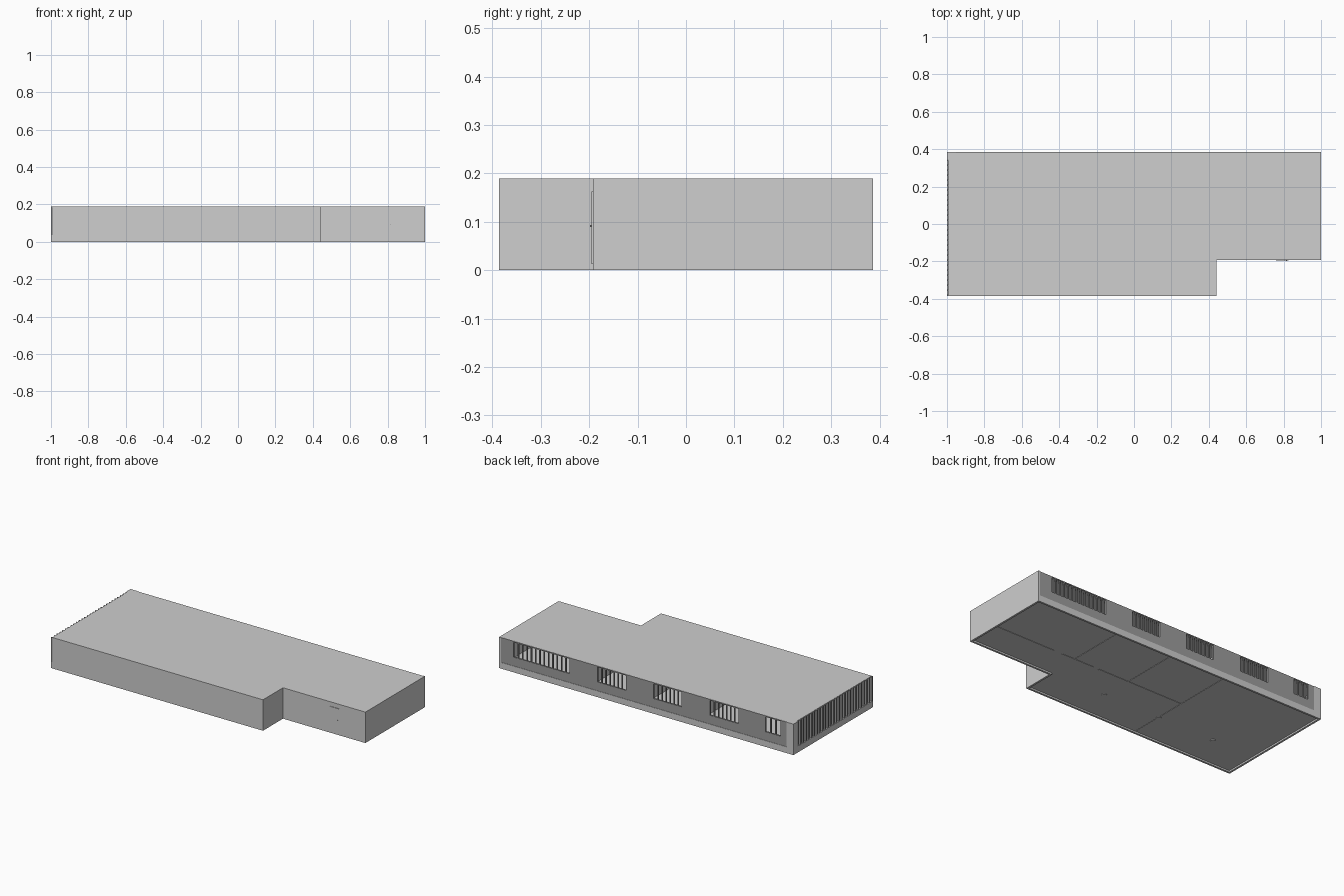
import bpy, bmesh

if "Cube" in bpy.data.objects:
    bpy.data.objects.remove(bpy.data.objects["Cube"])

H, Y, NX, NY = 0.19, 0.386, 0.44, -0.192   # height, half depth, notch corner
BASE, SILL, HEAD, T = 0.038, 0.092, 0.183, 0.012


def mat(name, v):
    m = bpy.data.materials.new(name)
    m.diffuse_color = (v, v, v, 1)
    m.use_nodes = True
    m.node_tree.nodes["Principled BSDF"].inputs["Base Color"].default_value = m.diffuse_color
    return m


LIGHT = mat("light grey", 0.62)
MID = mat("mid grey", 0.34)


def make(name, bm, m):
    bmesh.ops.recalc_face_normals(bm, faces=bm.faces)
    me = bpy.data.meshes.new(name)
    bm.to_mesh(me)
    bm.free()
    me.materials.append(m)
    ob = bpy.data.objects.new(name, me)
    bpy.context.collection.objects.link(ob)
    return ob


def boxes(name, items, m):
    """One object from a list of (x0, x1, y0, y1, z0, z1) boxes."""
    bm = bmesh.new()
    for x0, x1, y0, y1, z0, z1 in items:
        for v in bmesh.ops.create_cube(bm, size=1)["verts"]:
            v.co = (x1 if v.co.x > 0 else x0,
                    y1 if v.co.y > 0 else y0,
                    z1 if v.co.z > 0 else z0)
    return make(name, bm, m)


def slab(name, x0, x1, y0, y1, nx, ny, z0, z1, m):
    """L-shaped plate with the front right corner cut out."""
    bm = bmesh.new()
    pts = [(x0, y0), (nx, y0), (nx, ny), (x1, ny), (x1, y1), (x0, y1)]
    f = bm.faces.new([bm.verts.new((x, y, z0)) for x, y in pts])
    r = bmesh.ops.extrude_face_region(bm, geom=[f])
    for v in r["geom"]:
        if isinstance(v, bmesh.types.BMVert):
            v.co.z = z1
    return make(name, bm, m)


# Roof and slightly raised floor
slab("roof", -0.992, 1, -Y, Y - 0.004, NX, NY, HEAD, H, LIGHT)
slab("floor", -0.99, 0.99, -Y + T / 2, Y - T / 2, NX - T / 2, NY + T / 2, 0.01, 0.018, LIGHT)

# Plain outer walls
boxes("front_wall", [(-0.99, NX, -Y, -Y + T, 0, HEAD)], LIGHT)
boxes("notch_side_wall", [(NX - T, NX, -Y, NY + T, 0, HEAD)], LIGHT)
boxes("notch_front_wall", [(NX - T, 1, NY, NY + T, 0, HEAD)], LIGHT)
boxes("right_wall", [(1 - T, 1, NY, Y, 0, H)], LIGHT)
boxes("back_base", [(-1, 1, Y - T, Y, 0, BASE)], LIGHT)
boxes("left_base", [(-1, -1 + T, -Y, Y, 0, BASE)], LIGHT)
boxes("back_left_corner", [(-1, -0.952, Y - T, Y, BASE, H),
                           (-1, -1 + T, 0.345, Y, BASE, H)], LIGHT)

# Back facade: darker panels around the window openings
windows = [(-0.91, -0.81), (-0.625, -0.432), (-0.24, -0.049), (0.139, 0.333), (0.521, 0.902)]
y0, y1 = Y - T, Y - 0.002
panels = [(-0.952, 1 - T, y0, y1, BASE, SILL), (-0.952, 1 - T, y0, y1, HEAD, H - 0.0005)]
left = -0.952
for a, b in windows + [(1 - T, 1)]:
    panels.append((left, a, y0, y1, SILL, HEAD))
    left = b
boxes("back_panels", panels, MID)

# Vertical bars in the back windows
bars = []
for a, b in windows:
    n = round((b - a) / 0.029)
    for i in range(1, n):
        x = a + (b - a) * i / n
        bars.append((x - 0.003, x + 0.003, y0 + 0.001, y1 - 0.001, SILL, HEAD))
boxes("window_bars", bars, MID)

# Row of upright fins along the left side
N = 28
fins = []
for i in range(N):
    y = -Y + 0.004 + (0.34 + Y - 0.004) * i / (N - 1)
    fins.append((-0.9995, -0.98, y - 0.004, y + 0.004, BASE, H - 0.0005))
boxes("side_fins", fins, MID)

# Front door and handle
boxes("door", [(0.758, 0.825, NY - 0.003, NY + 0.002, 0.013, 0.163)], LIGHT)
boxes("door_handle", [(0.812, 0.817, NY - 0.006, NY, 0.089, 0.093)], MID)

# Inner partitions, showing just under the floor
P = 0.004
parts = [(x - P, x + P, 0.012, Y - T, 0.008, HEAD) for x in (0.43, 0.05)]
parts.append((-0.325 - P, -0.325 + P, -0.36, Y - T, 0.008, HEAD))
parts += [(a, b, 0.008, 0.016, 0.008, HEAD)
          for a, b in ((-0.32, 0.26), (0.3, 0.52), (0.58, 0.98))]
boxes("partitions", parts, LIGHT)

# Round columns
for x in (0.06, -0.325, -0.71):
    bpy.ops.mesh.primitive_cylinder_add(vertices=16, radius=0.015, depth=HEAD - 0.006,
                                        location=(x, -0.18, (HEAD + 0.006) / 2))
    ob = bpy.context.object
    ob.name = "column"
    ob.data.materials.append(LIGHT)
    bpy.ops.object.shade_smooth_by_angle()
